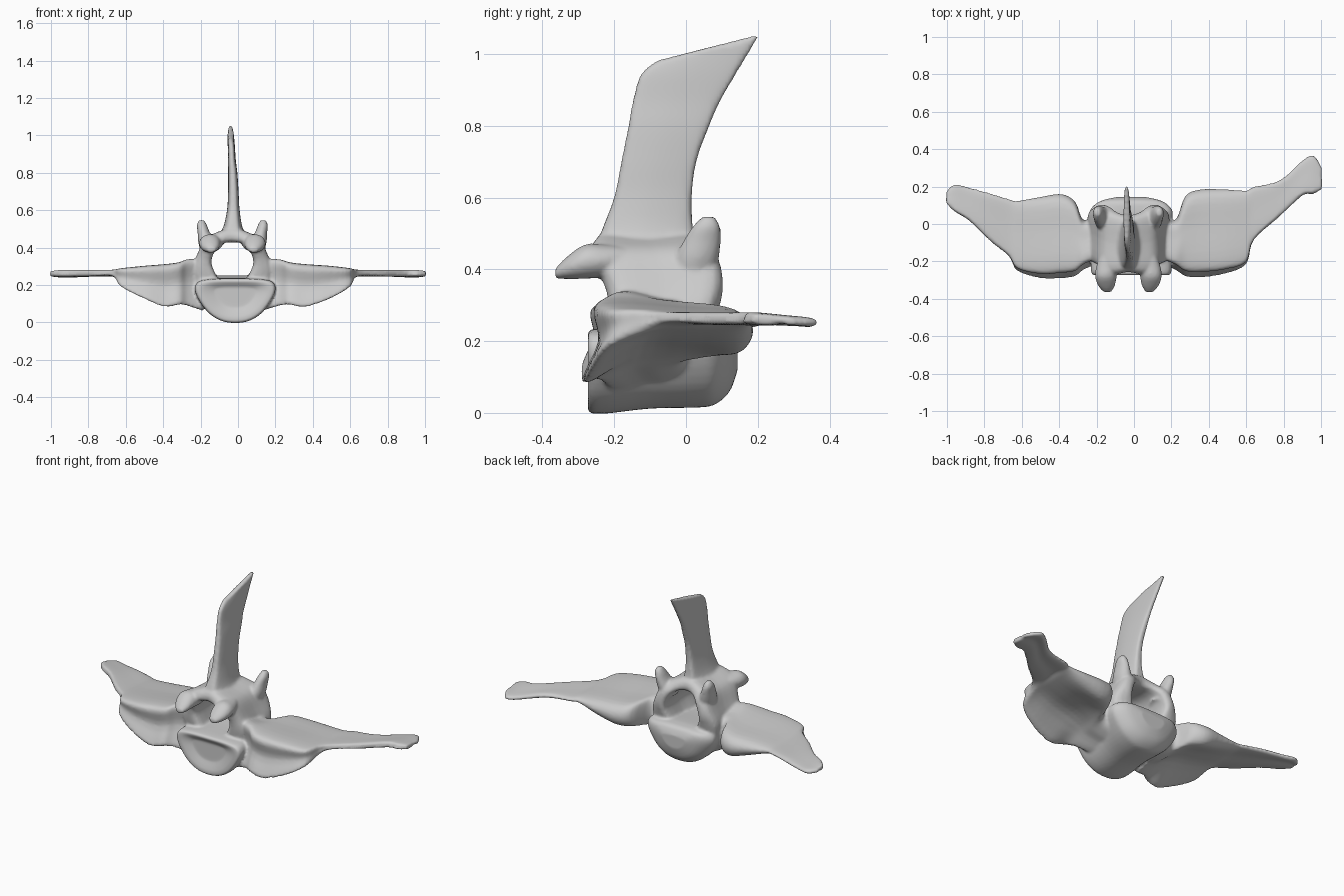
import bpy, bmesh, math
from mathutils import Vector

if "Cube" in bpy.data.objects:
    bpy.data.objects.remove(bpy.data.objects["Cube"])

CX = -0.03  # the arch and spine sit slightly left of centre
parts = []


def cat(a, b, c, d, t):
    return 0.5 * (2*b + (c-a)*t + (2*a-5*b+4*c-d)*t*t + (3*b-a-3*c+d)*t**3)


def smooth_path(rows, steps, closed):
    """Catmull-Rom through rows (each row a list of Vectors)."""
    n, out = len(rows), []
    pick = (lambda i: rows[i % n]) if closed else (lambda i: rows[max(0, min(n-1, i))])
    for i in range(n if closed else n-1):
        for s in range(steps):
            out.append([cat(*p, s/steps) for p in zip(pick(i-1), pick(i), pick(i+1), pick(i+2))])
    if not closed:
        out.append(rows[-1])
    return out


def loft(name, rings, steps=4):
    """Smooth closed skin through a series of control rings."""
    rings = [[Vector(p) for p in r] for r in rings]
    rings = [[q[0] for q in smooth_path([[p] for p in r], steps, True)] for r in rings]
    rings = smooth_path(rings, steps, False)
    bm = bmesh.new()
    vs = [[bm.verts.new(p) for p in r] for r in rings]
    n = len(vs[0])
    for a, b in zip(vs, vs[1:]):
        for i in range(n):
            bm.faces.new((a[i], a[(i+1) % n], b[(i+1) % n], b[i]))
    for cap in (vs[0], vs[-1]):
        bm.faces.new(cap)
    bmesh.ops.triangulate(bm, faces=[f for f in bm.faces if len(f.verts) > 4])
    bmesh.ops.recalc_face_normals(bm, faces=bm.faces)
    me = bpy.data.meshes.new(name)
    bm.to_mesh(me)
    bm.free()
    ob = bpy.data.objects.new(name, me)
    bpy.context.collection.objects.link(ob)
    parts.append(ob)


# Body: crescent section, hollow front face, domed back face
half = [(0, 1), (.55, .99), (.93, .92), (.99, .68), (.72, .28), (.38, .06), (0, 0)]
section = half + [(-u, v) for u, v in half[-2:0:-1]]
body = [(-.255, .11, .08, .19), (-.274, .19, .015, .222), (-.245, .215, -.003, .235),
        (-.1, .205, .012, .24), (.03, .22, .015, .25), (.08, .215, .023, .25),
        (.122, .165, .06, .24), (.144, .08, .12, .2)]
loft("body", [[(-.015 + u*w, y, zb + v*(zt-zb)) for u, v in section] for y, w, zb, zt in body])

# Neural arch: inner dx, z; outer dx, z; front y, back y
arch = [(.06, .19, .2, .2, -.19, .06), (.1, .265, .21, .285, -.2, .075),
        (.117, .33, .182, .365, -.21, .09), (.09, .4, .145, .44, -.24, .08),
        (.05, .428, .09, .475, -.255, .05), (0, .433, 0, .5, -.245, .035)]
arch += [(-a, b, -c, d, e, f) for a, b, c, d, e, f in arch[-2::-1]]
loft("arch", [[(CX+a, f, b), (CX+a, (f+g)/2, b), (CX+a, g, b),
               (CX+c, g-.01, d), (CX+c, (f+g)/2, d), (CX+c, f+.01, d)]
              for a, b, c, d, f, g in arch])

# Spinous blade: front y, z; back y, z; half thickness, x
spine = [(-.25, .44, .04, .44, .1, -.03), (-.237, .5, .02, .5, .055, -.028),
         (-.2, .6, .015, .6, .034, -.025), (-.18, .7, .028, .7, .028, -.025),
         (-.16, .8, .06, .79, .025, -.028), (-.148, .87, .095, .87, .021, -.033),
         (-.125, .945, .145, .955, .019, -.036), (-.08, .982, .205, 1.055, .016, -.04)]
blade = [(0, 0), (.06, .7), (.45, 1), (.94, .7), (1, 0), (.94, -.7), (.45, -1), (.06, -.7)]
loft("spinous_process", [[(x + v*t, yf + u*(yb-yf), zf + u*(zb-zf)) for u, v in blade]
                         for yf, zf, yb, zb, t, x in spine])


# Articular processes: tapering knobs at the front, upright prongs at the back
def knob(name, path, upright):
    rings = []
    for x, y, z, r1, r2 in path:
        ang = [k*math.pi/4 for k in range(8)]
        rings.append([(x + r1*math.cos(a), y + (r2*math.sin(a) if upright else 0),
                       z + (0 if upright else r2*math.sin(a))) for a in ang])
    loft(name, rings)


for side, s in (("left", -1), ("right", 1)):
    front = [(.09, -.15, .44, .05, .025), (.11, -.22, .425, .06, .044),
             (.12, -.28, .422, .058, .048), (.117, -.33, .405, .045, .032),
             (.112, -.365, .388, .02, .014)]
    back = [(.125, .02, .38, .045, .06), (.138, .03, .43, .045, .062), (.153, .045, .48, .033, .052),
            (.163, .057, .52, .027, .038), (.165, .062, .547, .014, .018)]
    knob(side + "_front_articular", [(CX + s*x, *r) for x, *r in front], False)
    knob(side + "_back_articular", [(CX + s*x, *r) for x, *r in back], True)

# Transverse wings: top front, top back, bottom front, bottom middle, bottom back heights
heights = [(.34, .3, .07, .08, .11), (.338, .3, .092, .12, .15), (.322, .295, .095, .15, .165),
           (.312, .285, .082, .175, .165), (.303, .28, .125, .2, .195), (.29, .275, .19, .23, .235),
           (.282, .272, .25, .245, .245), (.28, .272, .25, .245, .245), (.28, .265, .25, .243, .24),
           (.28, .265, .25, .243, .24), (.275, .265, .253, .245, .243)]
# x, front y, back y
right_plan = [(.13, -.18, .05), (.22, -.215, .02), (.275, -.25, .15), (.36, -.255, .185),
              (.49, -.24, .185), (.6, -.2, .18), (.64, -.08, .2), (.78, .045, .235),
              (.9, .155, .34), (.96, .165, .368), (1.005, .19, .3)]
left_plan = [(-.19, -.18, .05), (-.27, -.215, .02), (-.315, -.25, .12), (-.39, -.26, .16),
             (-.5, -.265, .145), (-.625, -.235, .125), (-.67, -.165, .135), (-.77, -.085, .165),
             (-.88, .02, .195), (-.96, .07, .212), (-1.005, .115, .17)]
for name, plan in (("left_wing", left_plan), ("right_wing", right_plan)):
    rings = []
    for (x, f, b), (tf, tb, bf, bmid, bb) in zip(plan, heights):
        w, h = b - f, tf - bf
        rings.append([(x, f, tf - .1*h), (x, f + .15*w, tf), (x, f + .55*w, (tf+tb)/2),
                      (x, b - .1*w, tb), (x, b, (tb+bb)/2), (x, b - .1*w, bb),
                      (x, f + .6*w, bmid + .005), (x, f + .3*w, bmid),
                      (x, f - .12*h, bf), (x, f + .05*h, (tf+bf)/2)])
    loft(name, rings)

# Fuse the parts into one smooth bone
bpy.ops.object.select_all(action='DESELECT')
for ob in parts:
    ob.select_set(True)
bpy.context.view_layer.objects.active = parts[0]
bpy.ops.object.join()
bone = bpy.context.view_layer.objects.active
bone.name = "vertebra"
rm = bone.modifiers.new("fuse", 'REMESH')
rm.mode = 'VOXEL'
rm.voxel_size = 0.008
sm = bone.modifiers.new("soften", 'SMOOTH')
sm.factor = 0.5
sm.iterations = 5
for m in ("fuse", "soften"):
    bpy.ops.object.modifier_apply(modifier=m)
bpy.ops.object.shade_smooth()
